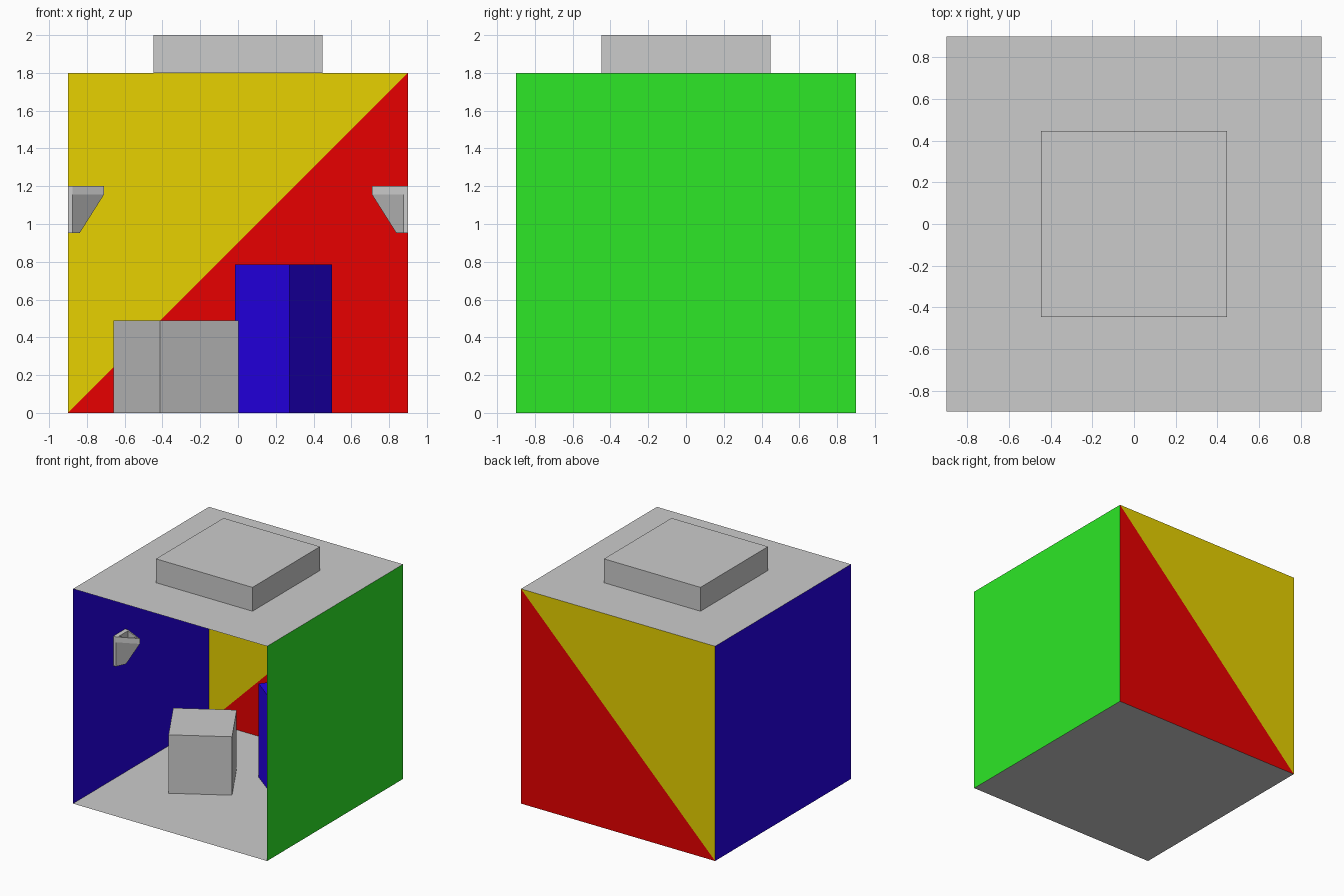
import bpy, bmesh
from math import radians
from mathutils import Matrix

if "Cube" in bpy.data.objects:
    bpy.data.objects.remove(bpy.data.objects["Cube"])

H, T = 0.9, 1.8  # half width and height of the room


def material(name, rgb):
    m = bpy.data.materials.new(name)
    m.diffuse_color = (*rgb, 1)
    m.use_nodes = True
    m.node_tree.nodes["Principled BSDF"].inputs["Base Color"].default_value = m.diffuse_color
    return m


RED = material("red", (0.8, 0, 0))
YELLOW = material("yellow", (0.8, 0.64, 0))
GREEN = material("green", (0.026, 0.8, 0.02))
BLUE = material("blue", (0.018, 0, 0.8))


def finish(name, bm, mat=None):
    me = bpy.data.meshes.new(name)
    bm.to_mesh(me)
    bm.free()
    ob = bpy.data.objects.new(name, me)
    bpy.context.collection.objects.link(ob)
    if mat:
        me.materials.append(mat)
    return ob


def panel(name, pts, mat=None):
    bm = bmesh.new()
    bm.faces.new([bm.verts.new(p) for p in pts])
    return finish(name, bm, mat)


def open_box(bm, matrix, axis):
    """Add a box without the face on the low side of the given axis."""
    verts = bmesh.ops.create_cube(bm, size=1, matrix=matrix)["verts"]
    low = sorted(verts, key=lambda v: v.co[axis])[:4]
    hidden = [f for f in bm.faces if all(v in low for v in f.verts)]
    bmesh.ops.delete(bm, geom=hidden, context='FACES_ONLY')


def pocket(bm, face, inset, depth):
    """Inset a face and push its middle up or down."""
    bmesh.ops.inset_individual(bm, faces=[face], thickness=inset)
    inner = bmesh.ops.extrude_discrete_faces(bm, faces=[face])["faces"][0]
    bmesh.ops.translate(bm, verts=inner.verts, vec=(0, 0, depth))


def block(name, x, y, side, height, angle, mat=None):
    bm = bmesh.new()
    open_box(bm, Matrix.Diagonal((side, side, height, 1)), 2)
    ob = finish(name, bm, mat)
    ob.location = (x, y, height / 2)
    ob.rotation_euler.z = radians(angle)


# Room shell: thin sheets facing inward, front left open
panel("floor", [(-H, -H, 0), (H, -H, 0), (H, H, 0), (-H, H, 0)])
panel("left_wall", [(-H, -H, 0), (-H, H, 0), (-H, H, T), (-H, -H, T)], BLUE)
panel("right_wall", [(H, H, 0), (H, -H, 0), (H, -H, T), (H, H, T)], GREEN)
panel("back_wall_lower", [(-H, H, 0), (H, H, 0), (H, H, T)], RED)
panel("back_wall_upper", [(-H, H, 0), (H, H, T), (-H, H, T)], YELLOW)

# Ceiling with a square light well pushed up from the middle
bm = bmesh.new()
ceiling = bm.faces.new([bm.verts.new(p) for p in
                        [(-H, H, T), (H, H, T), (H, -H, T), (-H, -H, T)]])
bm.normal_update()
pocket(bm, ceiling, H - 0.26, 0.2)
finish("ceiling_with_light_well", bm)

# Rotated blocks on the floor
block("short_block", -0.328, 0.0, 0.484, 0.49, 30.8)
block("tall_block", 0.24, 0.331, 0.366, 0.785, -37.5, BLUE)


# Wall sconces: back plate plus a wedge shade with a hollow top
def sconce(name, side):
    bm = bmesh.new()
    open_box(bm, Matrix.Translation((0.0125, 0, 1.076))
             @ Matrix.Diagonal((0.025, 0.16, 0.248, 1)), 0)
    rings = [[bm.verts.new(p) for p in
              [(0.025, -0.08, z), (tip, 0, z), (0.025, 0.08, z)]]
             for z, tip in [(0.952, 0.062), (1.155, 0.19), (1.2, 0.19)]]
    bm.faces.new(rings[0][::-1])
    for a, b in zip(rings, rings[1:]):
        for i in range(2):
            bm.faces.new((a[i], a[i + 1], b[i + 1], b[i]))
    top = bm.faces.new(rings[-1])
    bm.normal_update()
    pocket(bm, top, 0.02, -0.05)
    # place against its wall, mirrored for the right side
    bmesh.ops.transform(bm, verts=bm.verts, matrix=Matrix.Translation((side * H, -0.287, 0))
                        @ Matrix.Diagonal((-side, 1, 1, 1)))
    if side > 0:
        bmesh.ops.reverse_faces(bm, faces=bm.faces)
    finish(name, bm)


sconce("left_sconce", -1)
sconce("right_sconce", 1)
